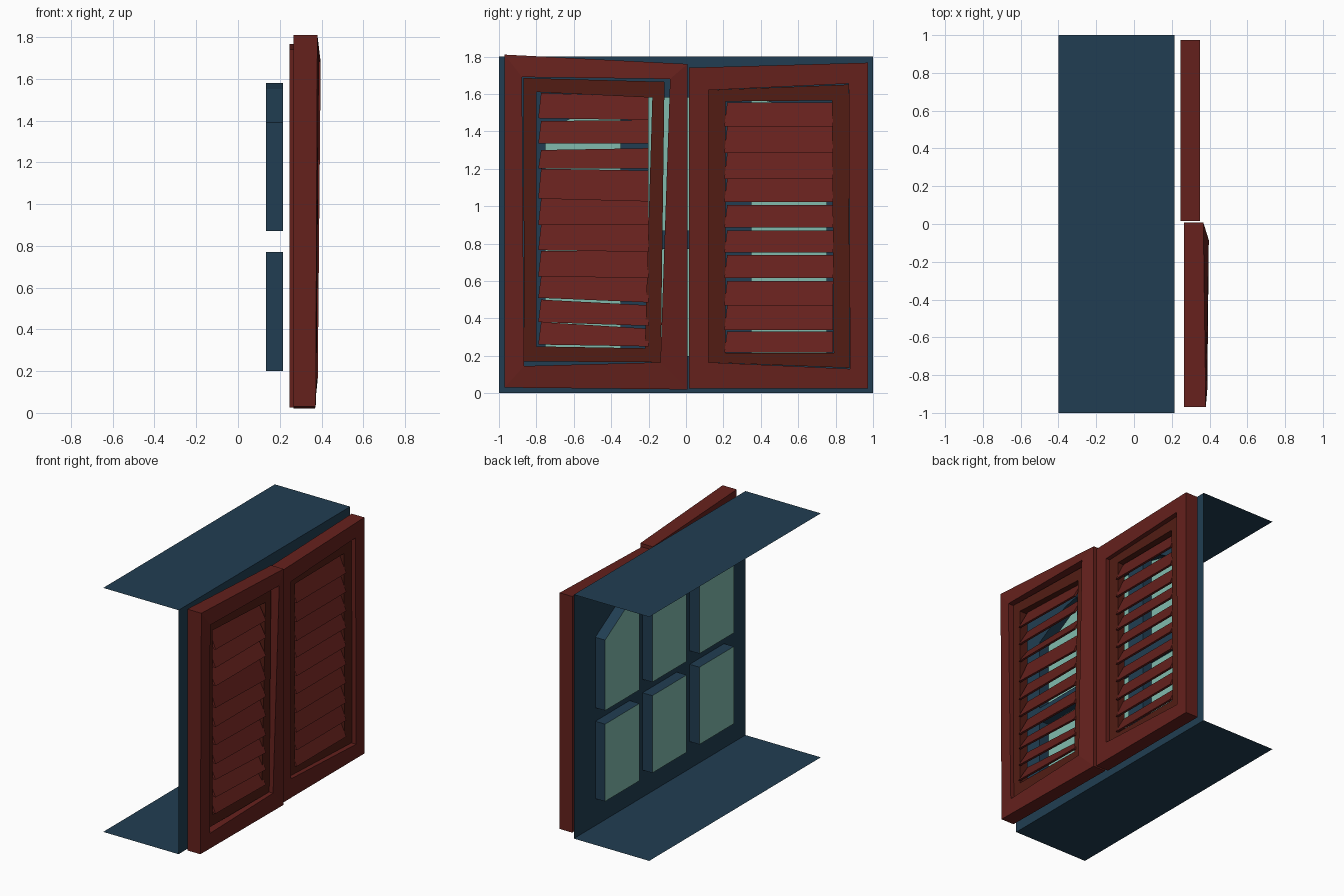
import bpy, bmesh

if "Cube" in bpy.data.objects:
    bpy.data.objects.remove(bpy.data.objects["Cube"])

def material(name, col):
    m = bpy.data.materials.new(name)
    m.diffuse_color = (*col, 1)
    m.use_nodes = True
    m.node_tree.nodes["Principled BSDF"].inputs["Base Color"].default_value = m.diffuse_color
    return m

RED = material("red_paint", (0.13, 0.015, 0.012))
DARK = material("dark_red_paint", (0.085, 0.012, 0.007))
BLUE = material("blue_wall", (0.015, 0.048, 0.085))
GLASS = material("pale_glass", (0.22, 0.50, 0.42))

def finish(name, bm, mat, fix=True):
    if fix:
        bmesh.ops.recalc_face_normals(bm, faces=bm.faces)
    me = bpy.data.meshes.new(name)
    bm.to_mesh(me)
    bm.free()
    me.materials.append(mat)
    ob = bpy.data.objects.new(name, me)
    bpy.context.collection.objects.link(ob)
    return ob

def ring_frame(name, outer, inner, back, front_out, front_in, mat):
    """Four-sided frame; corners are (y, z), front depth is set per corner."""
    bm = bmesh.new()
    loops = [[bm.verts.new((back, *p)) for p in inner],
             [bm.verts.new((back, *p)) for p in outer],
             [bm.verts.new((x, *p)) for x, p in zip(front_out, outer)],
             [bm.verts.new((x, *p)) for x, p in zip(front_in, inner)]]
    for k in range(4):
        a, b = loops[k], loops[(k + 1) % 4]
        for i in range(4):
            j = (i + 1) % 4
            bm.faces.new((a[i], a[j], b[j], b[i]))
    return finish(name, bm, mat)

def slat(name, y0, y1, z, back, front):
    """Tilted board; z = (left top, right top, right bottom, left bottom)."""
    t = 0.018
    lt, rt, rb, lb = z
    bm = bmesh.new()
    quad = [(back, y0 + 0.015, lt), (back, y1, rt), (front - t, y1, rb), (front - t, y0, lb)]
    a = [bm.verts.new(p) for p in quad]
    b = [bm.verts.new((x + t, y, zz)) for x, y, zz in quad]
    bm.faces.new(a)
    bm.faces.new(b)
    for i in range(4):
        j = (i + 1) % 4
        bm.faces.new((a[i], a[j], b[j], b[i]))
    return finish(name, bm, RED)

# wall with six window openings
WX, GX = 0.215, 0.135
panes = []
for y0, y1 in ((-0.75, -0.35), (-0.2, 0.2), (0.35, 0.75)):
    panes.append([(y0, 0.2), (y1, 0.2), (y1, 0.77), (y0, 0.77)])
    if y0 > 0:
        top = [(y1, 1.39), (0.48, 1.55), (y0, 1.58)]
    elif y1 < 0:
        top = [(y1, 1.58), (-0.48, 1.55), (y0, 1.39)]
    else:
        top = [(y1, 1.58), (y0, 1.58)]
    panes.append([(y0, 0.87), (y1, 0.87)] + top)

bm = bmesh.new()
edges = []
for loop in [[(-1, 0), (1, 0), (1, 1.8), (-1, 1.8)]] + panes:
    vs = [bm.verts.new((WX, *p)) for p in loop]
    edges += [bm.edges.new((vs[i], vs[(i + 1) % len(vs)])) for i in range(len(vs))]
bmesh.ops.triangle_fill(bm, use_beauty=True, use_dissolve=False, edges=edges, normal=(1, 0, 0))
finish("wall", bm, BLUE, fix=False)

# recess sides and glass
for n, p in enumerate(panes):
    bm = bmesh.new()
    a = [bm.verts.new((WX, *q)) for q in p]
    b = [bm.verts.new((GX, *q)) for q in p]
    for i in range(len(p)):
        j = (i + 1) % len(p)
        bm.faces.new((a[i], a[j], b[j], b[i]))
    finish(f"window_recess_{n + 1}", bm, BLUE)
    bm = bmesh.new()
    bm.faces.new([bm.verts.new((GX, *q)) for q in p])
    finish(f"glass_{n + 1}", bm, GLASS, fix=False)

# ceiling and floor sheets
for name, z in (("ceiling_sheet", 1.8), ("floor_sheet", 0.0)):
    bm = bmesh.new()
    bm.faces.new([bm.verts.new(c) for c in ((-0.4, -1, z), (WX, -1, z), (WX, 1, z), (-0.4, 1, z))])
    finish(name, bm, BLUE, fix=False)

# left shutter, slightly crooked
ring_frame("left_shutter_frame",
           [(-0.97, 1.81), (0.008, 1.76), (0.008, 0.02), (-0.97, 0.03)],
           [(-0.877, 1.69), (-0.085, 1.68), (-0.137, 0.165), (-0.866, 0.145)],
           0.265, (0.38, 0.367, 0.367, 0.372), (0.388, 0.396, 0.382, 0.376), RED)
ring_frame("left_shutter_inner_frame",
           [(-0.87, 1.685), (-0.115, 1.665), (-0.135, 0.165), (-0.865, 0.17)],
           [(-0.80, 1.61), (-0.18, 1.58), (-0.22, 0.24), (-0.80, 0.25)],
           0.28, (0.35,) * 4, (0.35,) * 4, DARK)
left_z = [(1.605, 1.585, 1.46, 1.47), (1.455, 1.46, 1.335, 1.335), (1.30, 1.31, 1.20, 1.20),
          (1.20, 1.19, 1.025, 1.04), (1.04, 1.03, 0.90, 0.90), (0.90, 0.90, 0.755, 0.765),
          (0.76, 0.76, 0.615, 0.625), (0.625, 0.615, 0.485, 0.51), (0.50, 0.47, 0.36, 0.38),
          (0.38, 0.345, 0.25, 0.26)]
for n, z in enumerate(left_z):
    slat(f"left_slat_{n + 1}", -0.79, -0.20, z, 0.285, 0.37)

# right shutter
ring_frame("right_shutter_frame",
           [(0.015, 1.74), (0.973, 1.767), (0.973, 0.025), (0.015, 0.025)],
           [(0.12, 1.62), (0.87, 1.655), (0.877, 0.13), (0.12, 0.165)],
           0.247, (0.35,) * 4, (0.35,) * 4, RED)
ring_frame("right_shutter_inner_frame",
           [(0.12, 1.62), (0.87, 1.65), (0.875, 0.135), (0.12, 0.165)],
           [(0.21, 1.56), (0.78, 1.565), (0.79, 0.215), (0.21, 0.215)],
           0.26, (0.318,) * 4, (0.318,) * 4, DARK)
right_z = [(1.553, 1.425), (1.425, 1.285), (1.285, 1.145), (1.145, 1.022), (1.005, 0.885),
           (0.87, 0.752), (0.74, 0.615), (0.60, 0.47), (0.47, 0.338), (0.33, 0.218)]
for n, (t, b) in enumerate(right_z):
    slat(f"right_slat_{n + 1}", 0.205, 0.785, (t, t, b, b), 0.262, 0.335)
